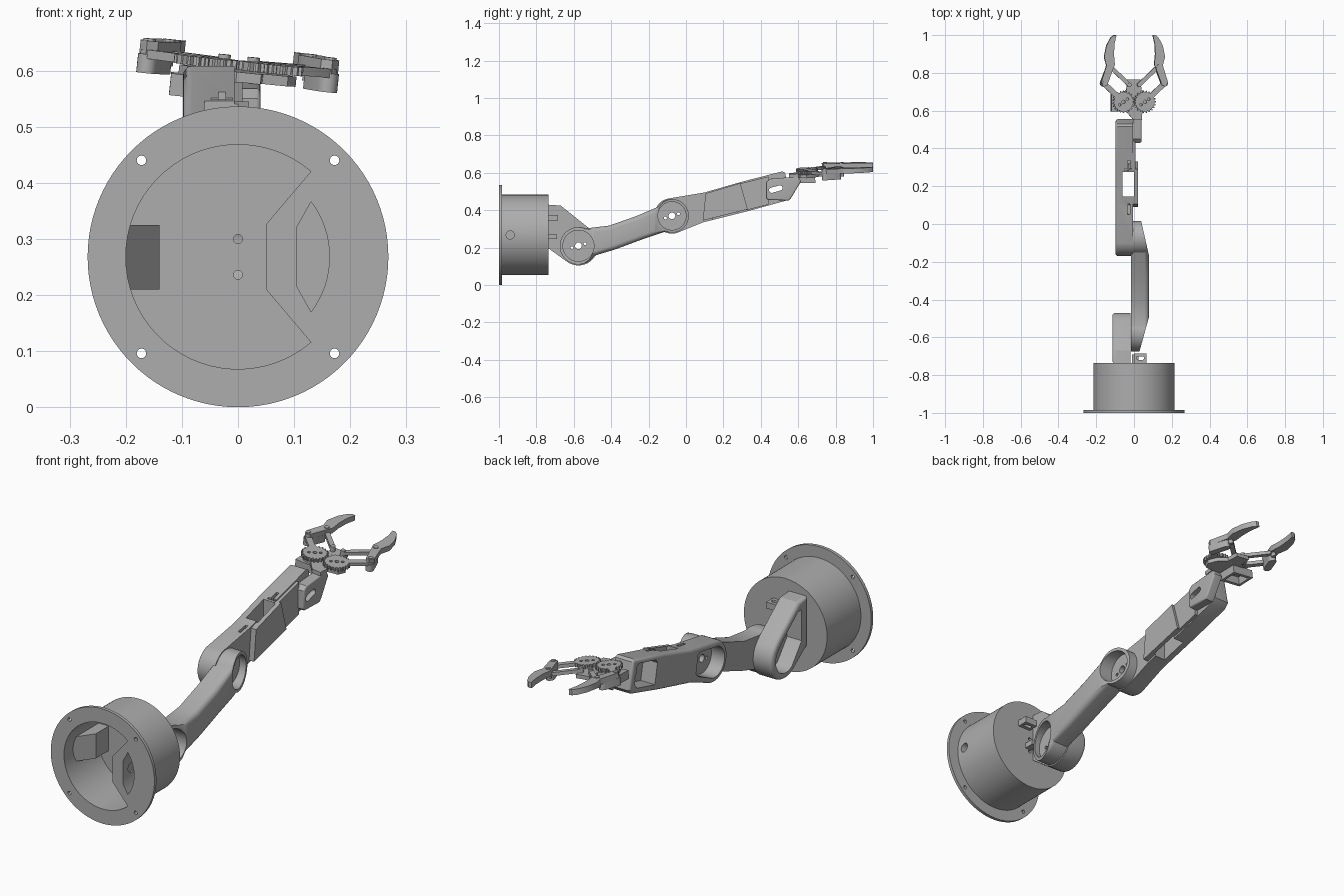
import bpy, bmesh
from math import sin, cos, radians, hypot, atan2, degrees
from mathutils import Matrix

cube = bpy.data.objects.get("Cube")
if cube:
    bpy.data.objects.remove(cube, do_unlink=True)

GREY = (0.42, 0.42, 0.42, 1)
grey = bpy.data.materials.new("plain grey")
grey.use_nodes = True
grey.diffuse_color = GREY
grey.node_tree.nodes["Principled BSDF"].inputs["Base Color"].default_value = GREY
parts = []


def arc(cx, cy, r, a0, a1, n=24):
    steps = [radians(a0 + (a1 - a0) * i / n) for i in range(n + 1)]
    return [(cx + r * cos(a), cy + r * sin(a)) for a in steps]


def circle(c, r, n=48):
    return arc(c[0], c[1], r, 0, 360, n)[:-1]


def rect(u0, u1, v0, v1):
    return [(u0, v0), (u1, v0), (u1, v1), (u0, v1)]


def bar(p, q, w):
    """Round-ended bar outline between two points."""
    a = degrees(atan2(q[1] - p[1], q[0] - p[0]))
    return arc(*p, w, a + 90, a + 270, 10) + arc(*q, w, a - 90, a + 90, 10)


def prism(name, pts, axis, lo, hi, bevel_at=None, width=0.0):
    """Extrude an outline along an axis, optionally rounding one end."""
    k = "xyz".index(axis)
    bm = bmesh.new()

    def ring(level):
        verts = []
        for p in pts:
            co = list(p)
            co.insert(k, level)
            verts.append(bm.verts.new(co))
        return verts
    a, b = ring(lo), ring(hi)
    bm.faces.new(a)
    bm.faces.new(b)
    for i in range(len(a)):
        j = (i + 1) % len(a)
        bm.faces.new((a[i], a[j], b[j], b[i]))
    bmesh.ops.recalc_face_normals(bm, faces=bm.faces)
    if bevel_at is not None:
        edges = [e for e in bm.edges if all(abs(v.co[k] - bevel_at) < 1e-5 for v in e.verts)]
        bmesh.ops.bevel(bm, geom=edges, offset=width, segments=4, profile=0.5, affect='EDGES')
    mesh = bpy.data.meshes.new(name)
    bm.to_mesh(mesh)
    bm.free()
    mesh.materials.append(grey)
    obj = bpy.data.objects.new(name, mesh)
    bpy.context.collection.objects.link(obj)
    parts.append(obj)
    return obj


def cut(obj, pts, axis, lo, hi):
    """Subtract an extruded outline from a part."""
    tool = prism("cutter", pts, axis, lo, hi)
    parts.remove(tool)
    mod = obj.modifiers.new("cut", 'BOOLEAN')
    mod.operation, mod.solver, mod.object = 'DIFFERENCE', 'EXACT', tool
    dg = bpy.context.evaluated_depsgraph_get()
    mesh = bpy.data.meshes.new_from_object(obj.evaluated_get(dg))
    obj.modifiers.clear()
    obj.data = mesh
    bpy.data.objects.remove(tool, do_unlink=True)


def horn_holes(obj, c, lo, hi):
    cut(obj, circle(c, 0.018, 20), 'x', lo, hi)
    for s in (-1, 1):
        cut(obj, circle((c[0] + s * 0.035, c[1] + s * 0.011), 0.008, 12), 'x', lo, hi)


# Round base: flange, drum, inner chamber and side aperture
CZ = 0.268
chamber = arc(0, CZ, 0.2, 49.5, 310.5, 48) + [(0.05, CZ - 0.058), (0.05, CZ + 0.058)]
aperture = arc(0, CZ, 0.163, -37, 37, 16) + [(0.105, CZ + 0.053), (0.105, CZ - 0.053)]
flange = prism("base_flange", circle((0, CZ), CZ, 96), 'y', -1, -0.985)
drum = prism("base_drum", circle((0, CZ), 0.215, 96), 'y', -0.985, -0.735)
for body in (flange, drum):
    cut(body, chamber, 'y', -1.1, -0.755)
    cut(body, aperture, 'y', -1.1, -0.77)
for sx in (-1, 1):
    for sz in (-1, 1):
        cut(flange, circle((sx * 0.172, CZ + sz * 0.172), 0.0085, 16), 'y', -1.1, -0.9)
cut(drum, circle((-0.94, CZ), 0.022, 24), 'x', 0.1, 0.3)
for z in (0.3, 0.236):
    cut(drum, circle((0, z), 0.008, 12), 'y', -0.8, -0.7)
prism("drum_socket", [(-0.205, -0.94), (-0.14, -0.85), (-0.14, -0.75), (-0.205, -0.75)],
      'z', 0.21, 0.325)
prism("chamber_hub", circle((0, CZ), 0.017, 24), 'y', -0.757, -0.75)

# Shoulder bracket on top of the drum
A, B = (-0.575, 0.21), (-0.075, 0.37)
outline = [(-0.74, 0.2)] + arc(*A, 0.105, 235, 405) + [(-0.52, 0.305), (-0.67, 0.425), (-0.74, 0.43)]
shoulder = prism("shoulder_bracket", outline, 'x', -0.115, -0.018, -0.115, 0.018)
hollow = [(-0.69, 0.24)] + arc(*A, 0.075, 235, 395) + [(-0.56, 0.3), (-0.665, 0.385), (-0.69, 0.385)]
cut(shoulder, hollow, 'x', -0.3, -0.04)
horn_holes(shoulder, A, -0.2, 0.05)
tab = prism("drum_tab", rect(0.0, 0.065, -0.74, -0.685), 'z', 0.345, 0.375)
cut(tab, bar((0.022, -0.71), (0.045, -0.71), 0.009), 'z', 0.3, 0.4)
prism("drum_stop", rect(-0.01, 0.025, -0.74, -0.69), 'z', 0.245, 0.27)

# Upper arm link with slanted cup ends
upper_mid = [(-0.27, 0.367), (-0.41, 0.318)]
lower_mid = [(-0.38, 0.19), (-0.24, 0.242)]
outline = arc(*A, 0.1, 68, 328, 36) + lower_mid + arc(*B, 0.09, -112, 148, 36) + upper_mid
link = prism("upper_arm", outline, 'x', -0.016, 0.08, 0.08, 0.025)
cut(link, [(0.08, -0.17), (0.03, 0.05), (0.2, 0.05), (0.2, -0.17)], 'z', -0.1, 1)
cut(link, [(0.08, -0.49), (0.022, -0.7), (0.2, -0.7), (0.2, -0.49)], 'z', -0.1, 1)
for c, r in ((A, 0.083), (B, 0.075)):
    cut(link, circle(c, r), 'x', 0.008, 0.3)
    horn_holes(link, c, -0.1, 0.1)

# Forearm shell with servo box, window and pockets
outline = arc(*B, 0.095, 106, 286) + [(0.09, 0.335), (0.33, 0.395), (0.53, 0.45), (0.556, 0.475),
                                     (0.53, 0.6), (0.515, 0.608), (0.29, 0.55), (0.1, 0.495)]
forearm = prism("forearm", outline, 'x', -0.098, -0.006, -0.098, 0.016)
box = prism("servo_box", [(0.09, 0.345), (0.33, 0.405), (0.29, 0.545), (0.105, 0.49)],
            'x', -0.03, 0.02)
prism("forearm_end_wall", [(0.32, 0.4), (0.44, 0.43), (0.44, 0.58), (0.29, 0.543)], 'x', -0.012, 0.008)
for body in (forearm, box):
    cut(body, rect(-0.06, 0.0, 0.145, 0.275), 'z', 0, 1)
cut(forearm, arc(*B, 0.07, 90, 290) + [(0.05, 0.35), (0.065, 0.37), (0.05, 0.45), (0.035, 0.46)],
    'x', -0.3, -0.03)
cut(forearm, [(0.37, 0.435), (0.5, 0.468), (0.518, 0.49), (0.5, 0.57), (0.485, 0.578),
              (0.36, 0.547), (0.35, 0.53)], 'x', -0.3, -0.025)
for y0, y1 in ((0.05, 0.105), (0.285, 0.335)):
    cut(forearm, rect(-0.035, -0.022, y0, y1), 'z', 0.44, 1)
cut(forearm, rect(-0.048, -0.01, 0.284, 0.294), 'z', 0.5, 1)
horn_holes(forearm, B, -0.2, 0.05)

# Wrist plate
W = (0.48, 0.513)
wrist = prism("wrist_plate", [(0.44, 0.455), (0.55, 0.452), (0.565, 0.47), (0.615, 0.555), (0.6, 0.58),
                              (0.45, 0.568), (0.43, 0.55), (0.43, 0.465)], 'x', -0.004, 0.04, 0.04, 0.008)
for body in (wrist, forearm):
    cut(body, bar((W[0] - 0.022, W[1] - 0.006), (W[0] + 0.022, W[1] + 0.006), 0.014), 'x', -0.2, 0.2)

# Gripper, laid out flat and then tilted into place
first = len(parts)
half = [(0.045, 0.6), (0.09, 0.61), (0.105, 0.645), (0.085, 0.68), (0.04, 0.71), (0.035, 0.765)]
plate = prism("gripper_plate", [(-0.002, 0.55), (0.042, 0.55)] + half
              + [(-x, y) for x, y in half[::-1]], 'z', -0.018, 0)
frame = prism("gripper_servo_frame", rect(-0.118, -0.005, 0.595, 0.69), 'z', -0.055, -0.016)
cut(frame, rect(-0.105, -0.018, 0.61, 0.675), 'z', -0.1, -0.018)
TEETH = 22
for s, side in ((1, "left"), (-1, "right")):
    hub, knuckle, joint, root = (s * 0.057, 0.647), (s * 0.162, 0.745), (s * 0.127, 0.833), (s * 0.026, 0.737)
    teeth = []
    for i in range(TEETH):
        for f, r in ((-0.3, 0.051), (-0.15, 0.059), (0.15, 0.059), (0.3, 0.051)):
            a = radians(360 * (i + f + (0.5 if s < 0 else 0)) / TEETH)
            teeth.append((hub[0] + r * cos(a), hub[1] + r * sin(a)))
    gear = prism(side + "_gear", teeth, 'z', 0.002, 0.018)
    cut(gear, circle(hub, 0.009, 16), 'z', -0.1, 0.1)
    for a in (35, 215):
        cut(gear, circle((hub[0] + 0.025 * cos(radians(a)), hub[1] + 0.025 * sin(radians(a))), 0.007, 12),
            'z', -0.1, 0.1)
    prism(side + "_drive_arm", bar((s * 0.09, 0.678), knuckle, 0.014), 'z', 0.002, 0.018)
    prism(side + "_idler_arm", bar(root, joint, 0.011), 'z', 0.002, 0.018)
    finger = [(0.166, 0.727), (0.178, 0.75), (0.15, 0.84), (0.162, 0.885), (0.15, 0.945), (0.127, 0.988),
              (0.112, 1.0), (0.097, 1.0), (0.107, 0.955), (0.11, 0.9), (0.105, 0.845), (0.115, 0.82),
              (0.146, 0.735)]
    prism(side + "_finger", [(s * x, y) for x, y in finger], 'z', 0.008, 0.034)
    prism(side + "_finger_foot", bar(knuckle, (s * 0.137, 0.81), 0.018), 'z', -0.024, 0.01)
    for p, h in ((knuckle, 0.038), (joint, 0.038), (root, 0.024)):
        prism(side + "_pivot_pin", circle(p, 0.011, 20), 'z', -0.01, h)
tilt = (Matrix.Translation((0, 0.65, 0.6)) @ Matrix.Rotation(radians(1.5), 4, 'X')
        @ Matrix.Rotation(radians(6), 4, 'Y') @ Matrix.Translation((0, -0.65, 0)))
for obj in parts[first:]:
    obj.data.transform(tilt)

# Smooth curved walls, keep edges sharp
bpy.ops.object.select_all(action='DESELECT')
for obj in parts:
    obj.select_set(True)
bpy.context.view_layer.objects.active = parts[0]
bpy.ops.object.shade_smooth_by_angle(angle=radians(30))
